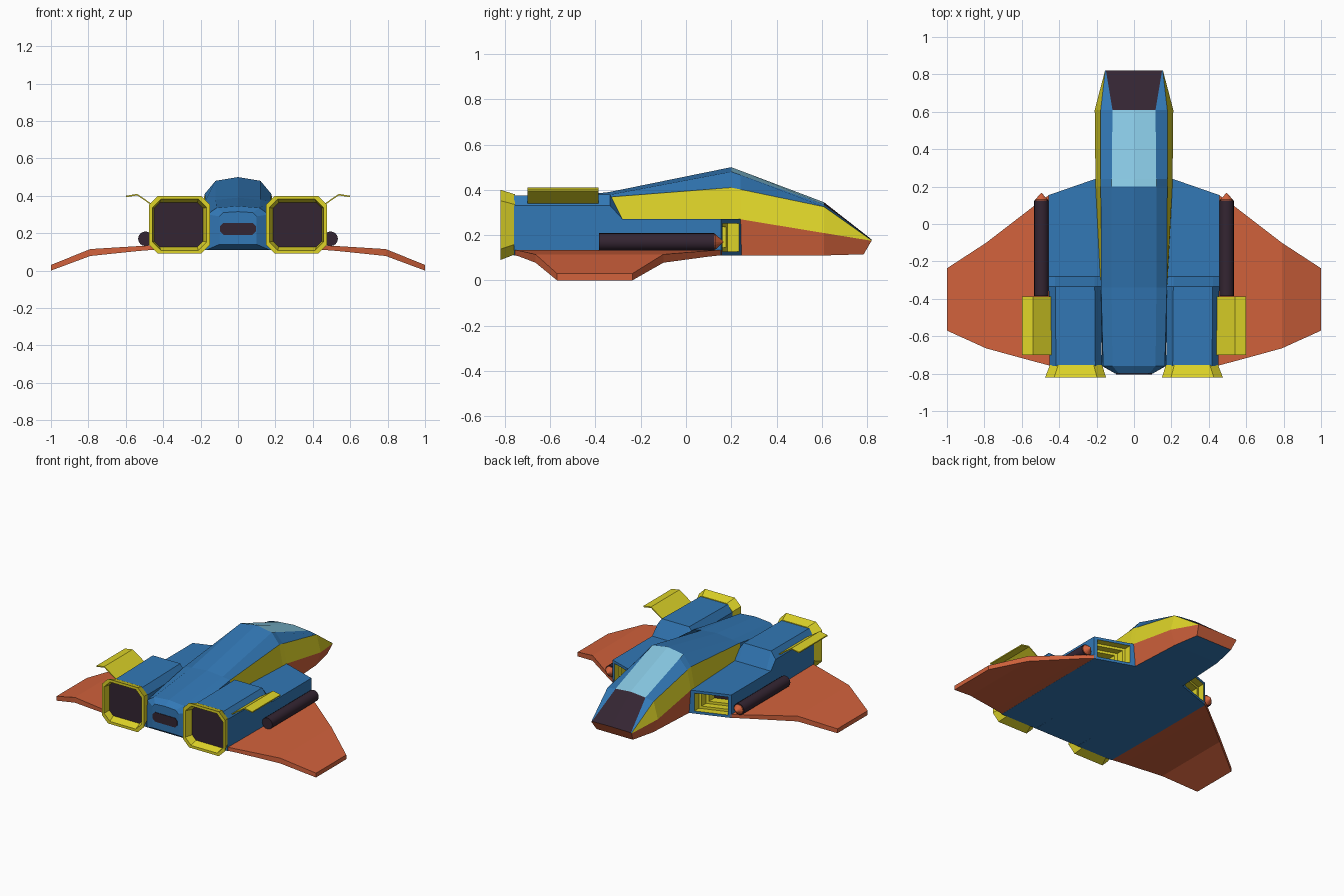
import bpy, bmesh, math

if "Cube" in bpy.data.objects:
    bpy.data.objects.remove(bpy.data.objects["Cube"])


def material(name, rgb):
    m = bpy.data.materials.new(name)
    lin = [((c / 255 + 0.055) / 1.055) ** 2.4 for c in rgb]
    m.diffuse_color = (*lin, 1)
    m.use_nodes = True
    m.node_tree.nodes["Principled BSDF"].inputs["Base Color"].default_value = m.diffuse_color
    return m


BLUE, YELLOW, ORANGE, DARK, GLASS = range(5)
MATS = [material("hull blue", (50, 120, 182)), material("trim yellow", (222, 212, 40)),
        material("wing orange", (210, 98, 60)), material("dark plum", (52, 37, 50)),
        material("canopy light blue", (134, 198, 224))]


def loft(name, rings, rule, first=None, last=None, mirror=False, smooth=False):
    """Skin closed rings; rule(i, j) gives the colour of strip i, side j."""
    bm = bmesh.new()
    vs = [[bm.verts.new(p) for p in r] for r in rings]
    n = len(rings[0])
    for i in range(len(vs) - 1):
        for j in range(n):
            k = (j + 1) % n
            f = bm.faces.new((vs[i][j], vs[i][k], vs[i + 1][k], vs[i + 1][j]))
            f.material_index = rule(i, j)
            f.smooth = smooth
    bm.faces.new(vs[0]).material_index = rule(0, 0) if first is None else first
    bm.faces.new(vs[-1]).material_index = rule(0, 0) if last is None else last
    bmesh.ops.recalc_face_normals(bm, faces=bm.faces)
    me = bpy.data.meshes.new(name)
    bm.to_mesh(me)
    bm.free()
    for m in MATS:
        me.materials.append(m)
    ob = bpy.data.objects.new(name, me)
    bpy.context.collection.objects.link(ob)
    if mirror:
        mod = ob.modifiers.new("mirror", 'MIRROR')
        mod.use_mirror_merge = False
    return ob


def octagon(x0, x1, z0, z1, c, y):
    return [(x0 + c, y, z0), (x1 - c, y, z0), (x1, y, z0 + c), (x1, y, z1 - c),
            (x1 - c, y, z1), (x0 + c, y, z1), (x0, y, z1 - c), (x0, y, z0 + c)]


def circle(x, y, z, r, n=16):
    return [(x + r * math.cos(2 * math.pi * i / n), y, z + r * math.sin(2 * math.pi * i / n))
            for i in range(n)]


# Fuselage: y, bottom (x, y, z), widest (x, z), shoulder (x, z), roof edge (x, z), ridge z
stations = [
    (0.82, (0.14, 0.785, 0.115), (0.155, 0.175), (0.154, 0.177), (0.150, 0.179), 0.181),
    (0.61, (0.175, 0.61, 0.11), (0.21, 0.209), (0.178, 0.325), (0.115, 0.335), 0.345),
    (0.24, (0.195, 0.24, 0.11), (0.206, 0.27), (0.178, 0.402), (0.119, 0.466), 0.485),
    (0.20, (0.195, 0.20, 0.11), (0.205, 0.27), (0.178, 0.41), (0.12, 0.48), 0.50),
    (-0.34, (0.178, -0.34, 0.11), (0.178, 0.27), (0.176, 0.368), (0.12, 0.378), 0.39),
    (-0.76, (0.17, -0.76, 0.11), (0.17, 0.20), (0.165, 0.30), (0.115, 0.335), 0.345),
    (-0.80, (0.10, -0.80, 0.14), (0.10, 0.20), (0.10, 0.29), (0.08, 0.31), 0.315),
]
rings = []
for y, b, w, s, t, c in stations:
    half = [b] + [(p[0], y, p[1]) for p in (w, s, t)]
    rings.append(half + [(0, y, c)] + [(-p[0], p[1], p[2]) for p in reversed(half)])


def hull_colour(i, j):
    k = min(j, 7 - j)
    if k == 0:
        return ORANGE if i < 2 else BLUE
    if k == 1:
        return YELLOW if i < 4 else BLUE
    if k == 3:
        return DARK if i == 0 else GLASS if i < 3 else BLUE
    return BLUE


loft("fuselage", rings, hull_colour, ORANGE, BLUE)

# Dark slot on the tail
loft("tail_slot", [octagon(-0.095, 0.095, 0.19, 0.255, 0.018, y) for y in (-0.798, -0.804)],
     lambda i, j: DARK)


# Engine nacelles with slanted, stepped intakes
def section(xi, xo, zb, zs, zt, y, shift=0.0):
    ch = 0.035
    pts = [(xi, zb), (xo, zb), (xo, zs), (xo - ch, zt), (xi + ch, zt), (xi, zs)]
    if y is None:  # slanted front plane
        return [(x, 0.24 - (x - 0.21) * 0.347 - shift, z) for x, z in pts]
    return [(x, y, z) for x, z in pts]


steps = [(0.16, 0.034), (0.10, 0.034), (0.10, 0.017), (0.05, 0.017), (0.05, 0.0), (0.0, 0.0)]
rings = [section(0.228 + d, 0.437 - d, 0.128 + d, 0.252 - d, 0.252 - d, None, s) for s, d in steps]
rings += [section(0.175, 0.457, 0.11, 0.27, 0.27, None),
          section(0.175, 0.457, 0.11, 0.27, 0.27, -0.28),
          section(0.175, 0.456, 0.11, 0.33, 0.38, -0.335),
          section(0.172, 0.452, 0.11, 0.33, 0.375, -0.76)]
loft("engine_nacelles", rings, lambda i, j: YELLOW if i < 5 else BLUE, DARK, BLUE, mirror=True)

# Flared exhaust nozzles
loft("exhaust_nozzles", [octagon(0.17, 0.45, 0.115, 0.38, 0.045, -0.755),
                         octagon(0.15, 0.475, 0.09, 0.40, 0.048, -0.82),
                         octagon(0.168, 0.457, 0.108, 0.382, 0.045, -0.82),
                         octagon(0.187, 0.45, 0.127, 0.363, 0.03, -0.772)],
     lambda i, j: YELLOW, YELLOW, DARK, mirror=True)

# Drooping wings: x, leading y, trailing y, top z, bottom z
wing = [(0.45, 0.158, -0.757, 0.135, 0.111), (0.53, 0.10, -0.736, 0.131, 0.105),
        (0.79, -0.10, -0.665, 0.115, 0.078), (1.0, -0.237, -0.57, 0.03, 0.0)]
loft("wings", [[(x, a, t), (x, b, t), (x, b, z), (x, a, z)] for x, a, b, t, z in wing],
     lambda i, j: ORANGE, mirror=True)

# Cannons and their pointed tips
loft("cannons", [circle(0.495, y, 0.17, 0.039) for y in (-0.385, 0.125)],
     lambda i, j: DARK, mirror=True, smooth=True)
loft("cannon_tips", [circle(0.495, 0.12, 0.17, 0.034), circle(0.495, 0.13, 0.17, 0.034),
                     circle(0.495, 0.166, 0.17, 0.001)],
     lambda i, j: ORANGE, mirror=True)

# Bent yellow fins above the nacelles
bend = [(0.44, 0.335), (0.54, 0.402), (0.6, 0.392)]
outline = bend + [(x, z + 0.008) for x, z in reversed(bend)]
loft("fins", [[(x, y, z) for x, z in outline] for y in (-0.387, -0.70)],
     lambda i, j: YELLOW, mirror=True)
